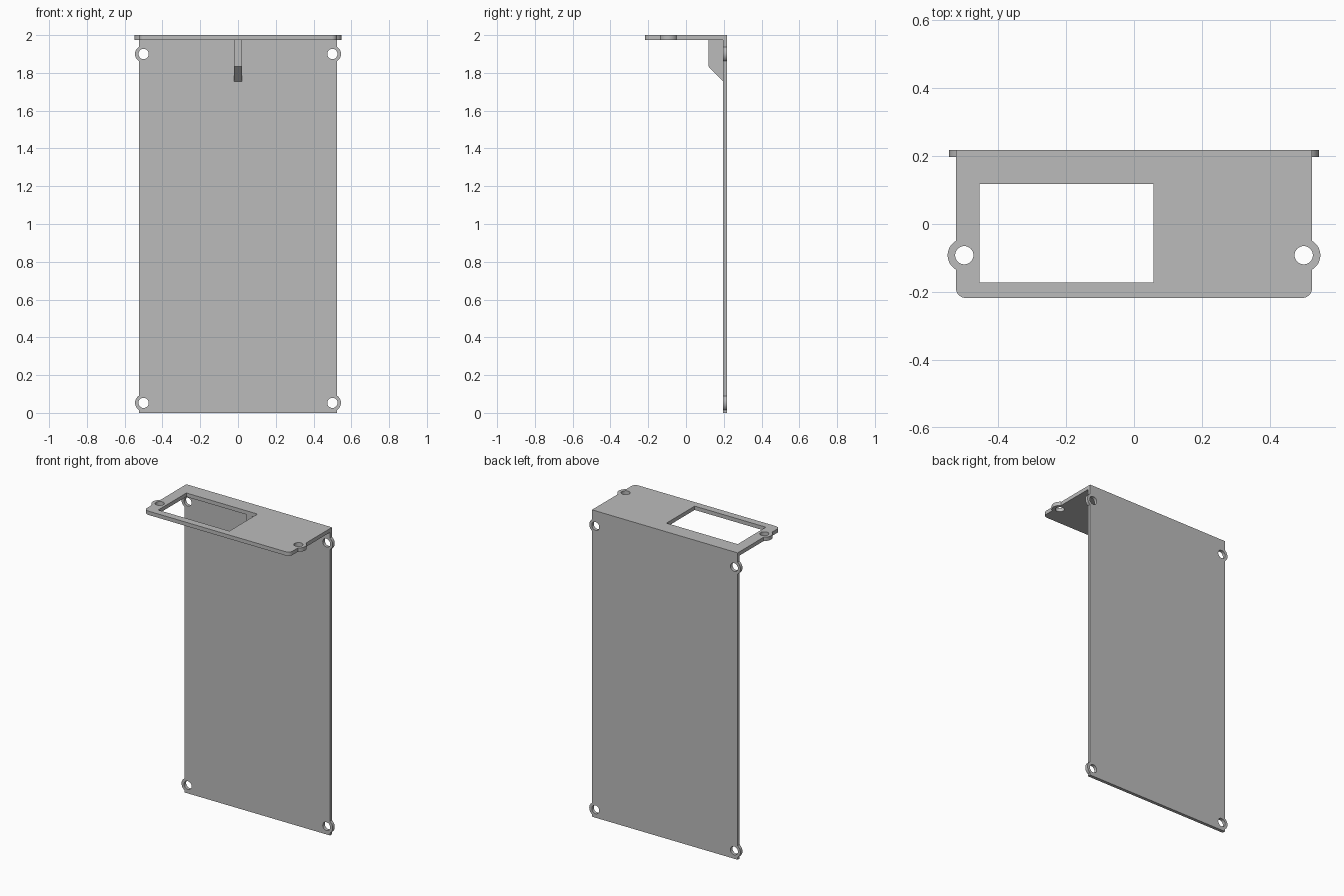
import bpy, bmesh, math
from mathutils import Vector

if "Cube" in bpy.data.objects:
    bpy.data.objects.remove(bpy.data.objects["Cube"])

grey = bpy.data.materials.new("plain grey")
grey.diffuse_color = (0.5, 0.5, 0.5, 1)
grey.use_nodes = True
grey.node_tree.nodes["Principled BSDF"].inputs["Base Color"].default_value = grey.diffuse_color

HALF_W = 0.525      # half width of both plates
EAR_X = 0.5         # screw hole offset from the centre


def arc(cx, cy, r, a0, a1, n):
    return [(cx + r * math.cos(a0 + (a1 - a0) * i / n),
             cy + r * math.sin(a0 + (a1 - a0) * i / n)) for i in range(n + 1)]


def circle(cx, cy, r, n=32):
    return arc(cx, cy, r, 0, 2 * math.pi, n)[:-1]


def ear(cy, r):
    a = math.acos((HALF_W - EAR_X) / r)
    return arc(EAR_X, cy, r, -a, a, 20)


def mirrored(right):
    return right + [(-x, y) for x, y in reversed(right)]


def extrude(name, loops, place, offset):
    """Fill an outline with holes, then extrude it into a solid."""
    bm = bmesh.new()
    edges = []
    for loop in loops:
        vs = [bm.verts.new(place(*p)) for p in loop]
        edges += [bm.edges.new((vs[i - 1], vs[i])) for i in range(len(vs))]
    bmesh.ops.triangle_fill(bm, edges=edges, use_beauty=True)
    out = bmesh.ops.extrude_face_region(bm, geom=bm.faces[:], use_keep_orig=True)
    bmesh.ops.translate(bm, vec=Vector(offset),
                        verts=[g for g in out["geom"] if isinstance(g, bmesh.types.BMVert)])
    bmesh.ops.recalc_face_normals(bm, faces=bm.faces[:])
    me = bpy.data.meshes.new(name)
    bm.to_mesh(me)
    bm.free()
    me.materials.append(grey)
    ob = bpy.data.objects.new(name, me)
    bpy.context.collection.objects.link(ob)
    bpy.ops.object.select_all(action='DESELECT')
    ob.select_set(True)
    bpy.context.view_layer.objects.active = ob
    bpy.ops.object.shade_smooth_by_angle(angle=math.radians(30))
    return ob


# back plate with four screw ears
LOW, HIGH = 0.053, 1.9
outline = mirrored([(HALF_W, 0)] + ear(LOW, 0.045) + ear(HIGH, 0.045) + [(HALF_W, 1.975)])
holes = [circle(s * EAR_X, z, 0.027) for s in (-1, 1) for z in (LOW, HIGH)]
extrude("back_plate", [outline] + holes, lambda u, v: (u, 0.197, v), (0, 0.021, 0))

# top plate with rounded front corners, two ears and a rectangular window
EAR_Y = -0.092
corner = arc(HALF_W - 0.03, -0.188, 0.03, -math.pi / 2, 0, 8)
outline = mirrored(corner + ear(EAR_Y, 0.049) + [(HALF_W, 0.218)])
window = [(-0.455, -0.172), (0.058, -0.172), (0.058, 0.118), (-0.455, 0.118)]
holes = [circle(s * EAR_X, EAR_Y, 0.027) for s in (-1, 1)]
extrude("top_plate", [outline, window] + holes, lambda u, v: (u, v, 1.975), (0, 0, 0.025))

# gusset under the top plate
profile = [(0.118, 1.975), (0.197, 1.975), (0.197, 1.755), (0.118, 1.835)]
extrude("gusset", [profile], lambda u, v: (-0.02, u, v), (0.04, 0, 0))
